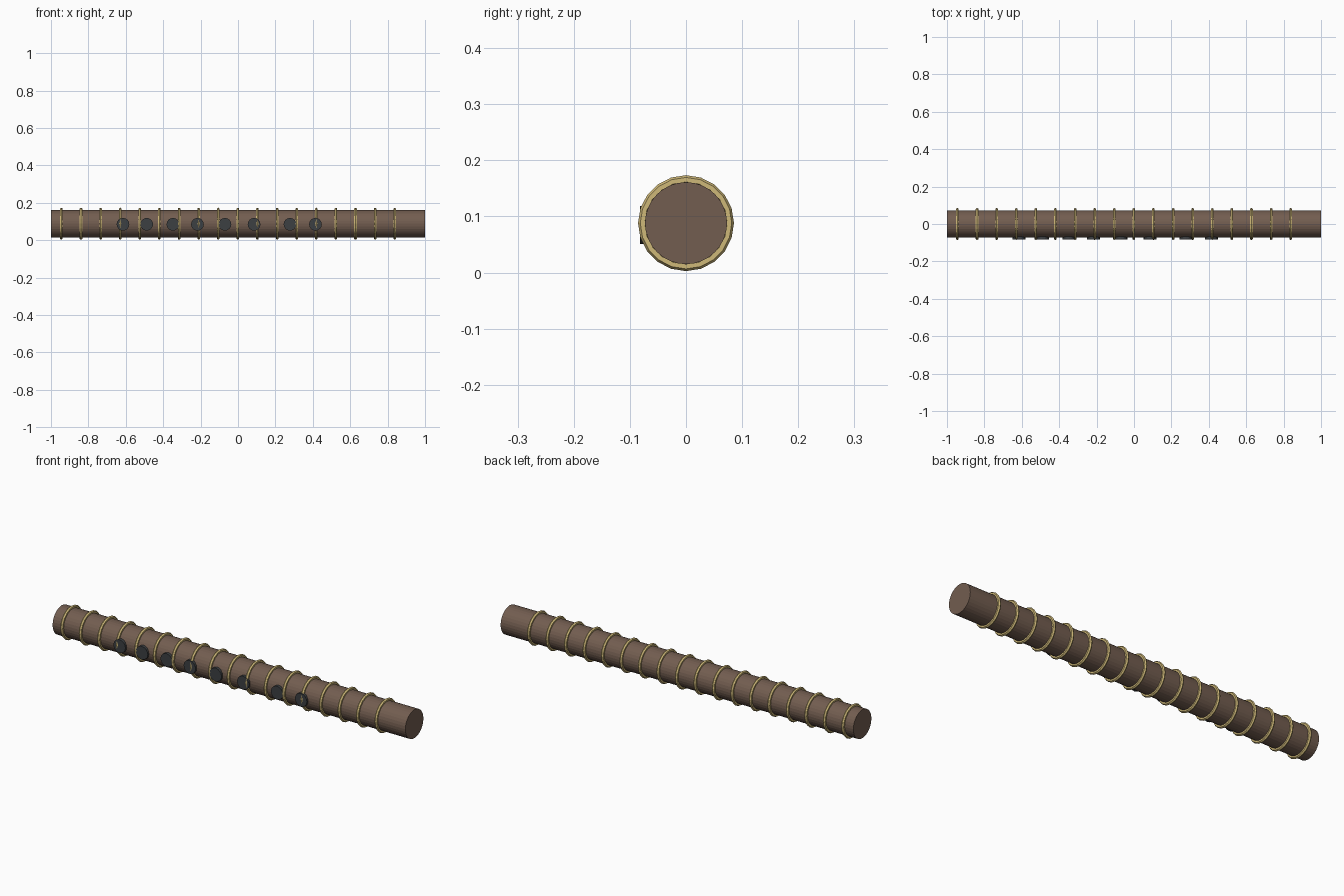
import bpy
from math import pi

if "Cube" in bpy.data.objects:
    bpy.data.objects.remove(bpy.data.objects["Cube"])

AXIS_Z = 0.088


def material(name, rgb):
    m = bpy.data.materials.new(name)
    m.diffuse_color = (*rgb, 1)
    m.use_nodes = True
    m.node_tree.nodes["Principled BSDF"].inputs["Base Color"].default_value = m.diffuse_color
    return m


wood = material("wood", (0.17, 0.11, 0.08))
cord = material("cord", (0.62, 0.48, 0.19))
dark = material("dark", (0.045, 0.05, 0.055))


def finish(name, mat):
    ob = bpy.context.object
    ob.name = name
    ob.data.materials.append(mat)
    return ob


# Main tube lying along x
bpy.ops.mesh.primitive_cylinder_add(vertices=32, radius=0.073, depth=2,
                                    location=(0, 0, AXIS_Z), rotation=(0, pi / 2, 0))
finish("pipe_body", wood)

# Binding rings, evenly spaced
for i in range(18):
    bpy.ops.mesh.primitive_torus_add(major_radius=0.0775, minor_radius=0.008,
                                     major_segments=20, minor_segments=6,
                                     location=(-0.944 + i * 0.1048, 0, AXIS_Z),
                                     rotation=(0, pi / 2, 0))
    finish(f"binding_ring_{i + 1}", cord)

# Finger hole discs on the front
for i, x in enumerate((-0.615, -0.488, -0.348, -0.217, -0.07, 0.086, 0.278, 0.414)):
    bpy.ops.mesh.primitive_cylinder_add(vertices=16, radius=0.034, depth=0.03,
                                        location=(x, -0.067, AXIS_Z - 0.003),
                                        rotation=(pi / 2, 0, 0))
    finish(f"finger_hole_{i + 1}", dark)
